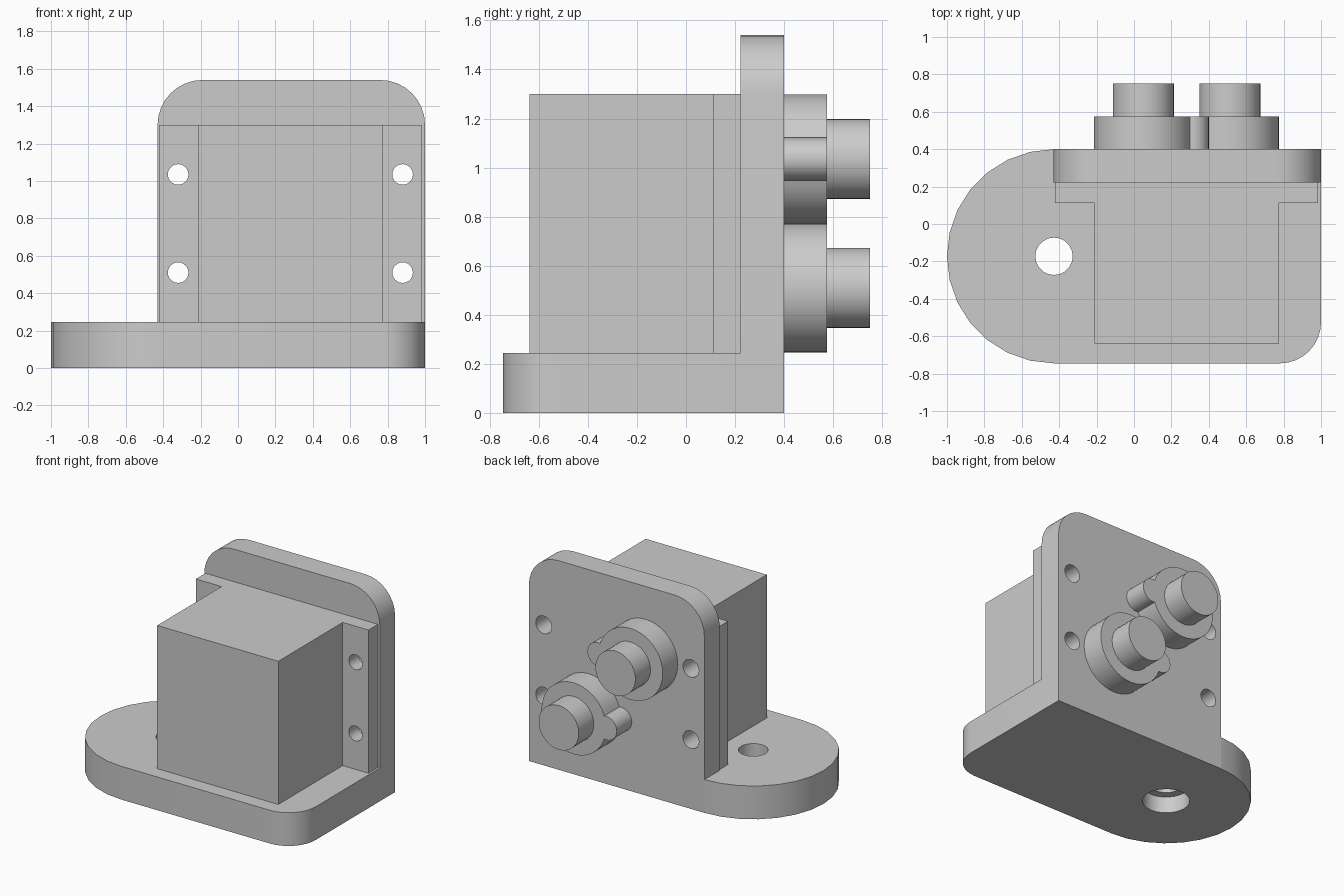
import bpy, bmesh
from math import pi, sin, cos, radians
from mathutils import Matrix, Vector

cube = bpy.data.objects.get("Cube")
if cube:
    bpy.data.objects.remove(cube, do_unlink=True)

grey = bpy.data.materials.new("light grey metal")
grey.use_nodes = True
grey.diffuse_color = (0.6, 0.6, 0.6, 1)
grey.node_tree.nodes["Principled BSDF"].inputs["Base Color"].default_value = (0.6, 0.6, 0.6, 1)


def arc(cx, cy, r, start, end, steps):
    angles = [radians(start + (end - start) * i / steps) for i in range(steps + 1)]
    return [(cx + r * cos(a), cy + r * sin(a)) for a in angles]


def extrude(name, outline, low, high, upright=False):
    """Prism of an outline: along z, or along y when upright (outline in x, z)."""
    bm = bmesh.new()
    points = [(a, low, b) if upright else (a, b, low) for a, b in outline]
    face = bm.faces.new([bm.verts.new(p) for p in points])
    moved = bmesh.ops.extrude_face_region(bm, geom=[face])["geom"]
    shift = Vector((0, high - low, 0) if upright else (0, 0, high - low))
    bmesh.ops.translate(bm, vec=shift, verts=[v for v in moved if isinstance(v, bmesh.types.BMVert)])
    bmesh.ops.recalc_face_normals(bm, faces=bm.faces)
    mesh = bpy.data.meshes.new(name)
    bm.to_mesh(mesh)
    bm.free()
    mesh.materials.append(grey)
    obj = bpy.data.objects.new(name, mesh)
    bpy.context.collection.objects.link(obj)
    return obj


def disc(name, a, b, r, low, high, upright=True, sides=40):
    return extrude(name, arc(a, b, r, 0, 360, sides)[:-1], low, high, upright)


def box(name, x0, x1, y0, y1, z0, z1):
    return extrude(name, [(x0, y0), (x1, y0), (x1, y1), (x0, y1)], z0, z1)


def combine(target, other, operation):
    mod = target.modifiers.new(operation.title(), "BOOLEAN")
    mod.operation, mod.solver, mod.object = operation, "EXACT", other
    bpy.context.view_layer.objects.active = target
    bpy.ops.object.modifier_apply(modifier=mod.name)
    bpy.data.objects.remove(other, do_unlink=True)


BASE_TOP, BODY_TOP = 0.245, 1.3
PLATE_FRONT, PLATE_BACK = 0.222, 0.4
PIVOT = (-0.4275, -0.1725)
bolts = [(x, z) for x in (-0.32, 0.88) for z in (0.51, 1.035)]

# L-shaped bracket: rounded foot fused with the upright plate
foot = (arc(*PIVOT, 0.5725, 90, 270, 14) + arc(0.78, -0.525, 0.22, -90, 0, 8) + [(1, PLATE_BACK)])
bracket = extrude("bracket", foot, 0, BASE_TOP)
upright = ([(-0.43, 0), (1, 0)] + arc(0.76, 1.3, 0.24, 0, 90, 8) + arc(-0.19, 1.3, 0.24, 90, 180, 8))
combine(bracket, extrude("upright_plate", upright, PLATE_FRONT, PLATE_BACK, True), "UNION")

# Counterbored mounting hole in the foot
combine(bracket, disc("bore", *PIVOT, 0.1, -0.1, 0.4, False, 20), "DIFFERENCE")
combine(bracket, disc("counterbore", *PIVOT, 0.16, -0.1, 0.122, False, 24), "DIFFERENCE")

# Body block with its thin mounting flange
body = box("body_block", -0.212, 0.775, -0.638, 0.15, BASE_TOP, BODY_TOP)
combine(body, box("flange", -0.422, 0.985, 0.112, PLATE_FRONT, BASE_TOP, BODY_TOP), "UNION")

# Bolt holes through flange and plate
for x, z in bolts:
    combine(body, disc("flange_hole", x, z, 0.055, 0, 0.3, sides=24), "DIFFERENCE")
    combine(bracket, disc("plate_hole", x, z, 0.065, 0.15, 0.6, sides=24), "DIFFERENCE")

# Two rear ports: collar with a round side lug, and a shaft
parts = [bracket, body]
for label, x, z, side in (("upper", 0.05, 1.035, 1), ("lower", 0.512, 0.51, -1)):
    collar = disc(label + "_collar", x, z, 0.263, PLATE_BACK, 0.575)
    lug = disc("lug", x + side * 0.263, z, 0.0875, PLATE_BACK, 0.575, sides=24)
    combine(collar, lug, "UNION")
    parts += [collar, disc(label + "_shaft", x, z, 0.163, 0.575, 0.75)]

# Smooth the curved walls and keep the edges sharp
bpy.ops.object.select_all(action="DESELECT")
for part in parts:
    part.select_set(True)
bpy.context.view_layer.objects.active = bracket
bpy.ops.object.shade_smooth_by_angle(angle=radians(30))
